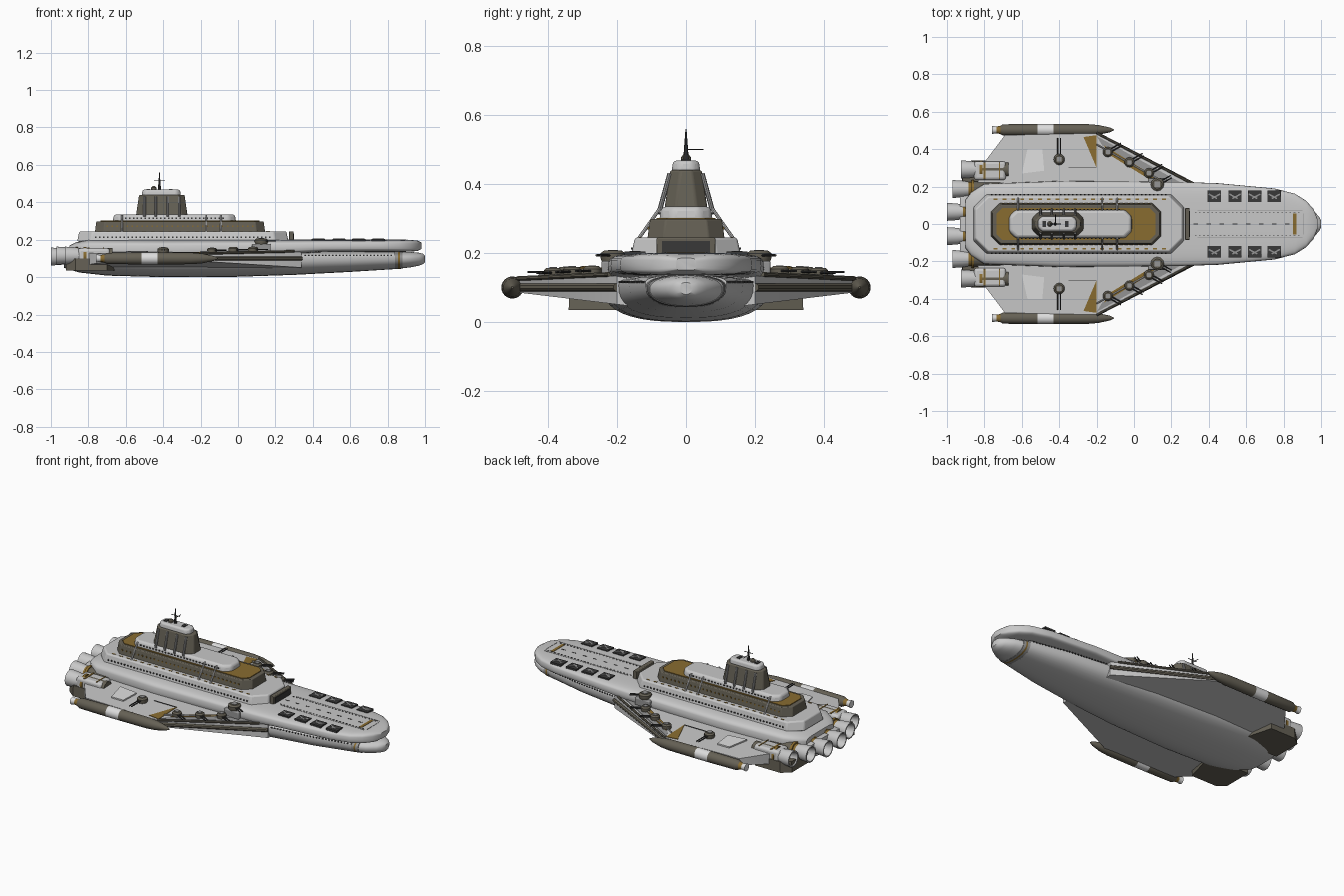
import bpy, bmesh, math
from mathutils import Vector, Matrix

if "Cube" in bpy.data.objects:
    bpy.data.objects.remove(bpy.data.objects["Cube"])

def material(name, *rgb):
    m = bpy.data.materials.new(name)
    m.use_nodes = True
    m.diffuse_color = (*rgb, 1)
    m.node_tree.nodes["Principled BSDF"].inputs["Base Color"].default_value = (*rgb, 1)
    return m

LIGHT = material("light grey", .58, .58, .58)
OLIVE = material("olive brown", .13, .118, .09)
GOLD = material("dark gold", .25, .15, .03)
DARK = material("charcoal", .04, .04, .04)
WHITE = material("pale grey", .72, .72, .72)
MID = material("mid grey", .3, .3, .3)
made = []

def finish(name, bm, *mats, bevel=0, rule=None):
    bmesh.ops.recalc_face_normals(bm, faces=bm.faces)
    if rule:
        for f in bm.faces:
            f.material_index = rule(f)
    me = bpy.data.meshes.new(name)
    bm.to_mesh(me)
    bm.free()
    for m in mats:
        me.materials.append(m)
    ob = bpy.data.objects.new(name, me)
    bpy.context.collection.objects.link(ob)
    if bevel:
        b = ob.modifiers.new("bevel", "BEVEL")
        b.width, b.segments, b.limit_method = bevel, 3, 'ANGLE'
    made.append(ob)
    return ob

def skin(bm, rings):
    """Join equal rings of points into a capped skin."""
    vs = [[bm.verts.new(p) for p in r] for r in rings]
    n = len(vs[0])
    for a, b in zip(vs, vs[1:]):
        for i in range(n):
            bm.faces.new((a[i], a[(i + 1) % n], b[(i + 1) % n], b[i]))
    bm.faces.new(vs[0])
    bm.faces.new(vs[-1])

def loft(name, stations, power, waist, *mats, rule=None):
    """Stations are (x, half width, bottom, top)."""
    bm, rings = bmesh.new(), []
    for x, w, zb, zt in stations:
        mid, ring = zb + waist * (zt - zb), []
        for i in range(40):
            a = math.tau * i / 40
            c, s = math.cos(a), math.sin(a)
            y = w * math.copysign(abs(c) ** (2 / power), c)
            h = (zt - mid) if s > 0 else (mid - zb)
            ring.append((x, y, mid + h * math.copysign(abs(s) ** (2 / power), s)))
        rings.append(ring)
    skin(bm, rings)
    return finish(name, bm, *mats, rule=rule)

def prism(name, outline, z0, z1, *mats, inset=0, bevel=0, rule=None):
    """Flat outline raised from z0 to z1, the top pulled in."""
    bm = bmesh.new()
    cx = sum(p[0] for p in outline) / len(outline)
    top = [(x - math.copysign(inset, x - cx), y - math.copysign(inset, y), z1) for x, y in outline]
    skin(bm, [[(x, y, z0) for x, y in outline], top])
    return finish(name, bm, *mats, bevel=bevel, rule=rule)

def octagon(x0, x1, w, c):
    return [(x0 + c, -w), (x1 - c, -w), (x1, c - w), (x1, w - c),
            (x1 - c, w), (x0 + c, w), (x0, w - c), (x0, c - w)]

def add_box(bm, c, size, yaw=0):
    m = Matrix.Translation(c) @ Matrix.Rotation(yaw, 4, 'Z') @ Matrix.Diagonal((*size, 1))
    bmesh.ops.create_cube(bm, size=1, matrix=m)

def boxes(name, items, mat, bevel=0):
    bm = bmesh.new()
    for it in items:
        add_box(bm, *it)
    return finish(name, bm, mat, bevel=bevel)

def revolve(name, profile, at, axis, *mats, rule=None, n=24):
    """Profile is (distance along axis, radius)."""
    rot = Vector((0, 0, 1)).rotation_difference(Vector(axis)).to_matrix()
    bm = bmesh.new()
    skin(bm, [[Vector(at) + rot @ Vector((r * math.cos(math.tau * i / n), r * math.sin(math.tau * i / n), d))
               for i in range(n)] for d, r in profile])
    return finish(name, bm, *mats, rule=rule)

def rod(name, p, q, r, mat, r2=None):
    d = Vector(q) - Vector(p)
    return revolve(name, [(0, r), (d.length, r2 or r)], p, d, mat, n=8)

# Hulls
upper = [(-.9, .13, .11, .17), (-.87, .17, .1, .185), (-.8, .215, .1, .2), (-.4, .23, .1, .2), (.25, .225, .12, .2),
         (.45, .218, .133, .2), (.75, .19, .135, .2), (.86, .162, .135, .2), (.92, .125, .136, .199),
         (.96, .08, .14, .195), (.98, .03, .15, .185)]
loft("upper_hull", upper, 4.5, .45, LIGHT)
lower = [(-.93, .17, .05, .14), (-.85, .22, .025, .14), (-.7, .235, .008, .14), (-.4, .24, 0, .14), (0, .225, .002, .14),
         (.3, .2, .012, .138), (.6, .165, .028, .137), (.84, .118, .043, .136)]
loft("lower_hull", lower, 2.6, .75, LIGHT)
loft("bow_ring", [(.84, .117, .043, .137), (.855, .113, .044, .137), (.865, .113, .044, .137), (.88, .108, .046, .136)],
     2.3, .6, MID, GOLD, rule=lambda f: int(.855 < f.calc_center_median().x < .865))
loft("bow_cone", [(.87, .108, .046, .136), (.92, .092, .052, .135), (.97, .06, .062, .13), (.99, .038, .07, .125),
                  (1, .018, .08, .115)], 2.2, .55, LIGHT)

# Stacked decks
prism("main_deck", octagon(-.86, .27, .16, .07), .19, .245, LIGHT, inset=.012, bevel=.008)
prism("middle_deck", octagon(-.765, .145, .112, .045), .24, .298, OLIVE, GOLD, inset=.008, bevel=.004)
prism("middle_deck_top", octagon(-.735, .115, .085, .03), .295, .302, GOLD)
prism("upper_deck", octagon(-.67, -.01, .078, .035), .29, .335, LIGHT, inset=.006, bevel=.014)
prism("tower", octagon(-.545, -.27, .062, .03), .33, .44, OLIVE, inset=.016, bevel=.006)
prism("tower_roof", octagon(-.515, -.305, .042, .02), .435, .468, LIGHT, inset=.005, bevel=.01)
boxes("roof_slots", [((x, 0, .469), (.02, .03, .006)) for x in (-.48, -.36)], DARK)
boxes("forward_bulkhead", [((.285, 0, .21), (.025, .17, .07))], OLIVE, bevel=.004)
boxes("bulkhead_panel", [((.298, 0, .212), (.004, .14, .045))], DARK)

# Mast
rod("mast", (-.42, 0, .46), (-.42, 0, .56), .009, DARK, .0015)
rod("mast_arm", (-.42, -.005, .5), (-.42, .05, .5), .0018, DARK)
rod("mast_cross_arm", (-.45, 0, .515), (-.39, 0, .515), .0018, DARK)
revolve("sensor_dome", [(0, .014), (.012, .014), (.02, .007)], (-.45, 0, .466), (0, 0, 1), OLIVE, n=12)

# Deck portholes and trim dashes
def row(x0, x1, n, place):
    return [place(x0 + (x1 - x0) * i / (n - 1)) for i in range(n)]

def hull_width(x, table):
    for a, b in zip(table, table[1:]):
        if a[0] <= x <= b[0]:
            return a[1] + (b[1] - a[1]) * (x - a[0]) / (b[0] - a[0])
    return table[-1][1]

ports, dashes = [], []
for s in (1, -1):
    ports += row(.36, .82, 26, lambda x: ((x, s * (hull_width(x, lower) - .001), .116), (.008, .006, .006)))
    ports += row(-.76, .17, 44, lambda x: ((x, s * .157, .213), (.008, .006, .007)))
    ports += row(-.6, -.08, 26, lambda x: ((x, s * .076, .315), (.008, .006, .006)))
    ports += row(.33, .88, 26, lambda x: ((x, s * .06, .2), (.009, .005, .003)))
    dashes += row(-.74, .16, 20, lambda x: ((x, s * .132, .2455), (.02, .007, .003)))
    dashes += row(-.7, .08, 30, lambda x: ((x, s * .107, .272), (.008, .008, .008)))
ports += row(.33, .82, 8, lambda x: ((x, 0, .2), (.025, .005, .003)))
boxes("portholes", ports, DARK)
boxes("trim_dashes", dashes, GOLD)
boxes("bow_deck_stripe", [((.86, 0, .2), (.018, .11, .003))], GOLD)
boxes("bow_deck_seams", [((.62, s * .07, .2), (.56, .003, .002)) for s in (1, -1)] +
      [((.905, 0, .199), (.004, .11, .003))], MID)

# Engine nozzles
def nozzle(name, x, y, z, r, length):
    prof = [(-.2, r * .85), (-.06, r * .85), (-.06, r * .98), (-.045, r * .98), (-.045, r * .8), (-.03, r * .8),
            (0, r * .92), (length, r), (length, r * .86), (.01, r * .6)]
    def rule(f):
        d = x - f.calc_center_median().x
        inner = f.normal.x > -.2 or abs(d - .01) < .002
        return 1 if d < -.1 else 2 if d < -.035 else 3 if abs(d - .01) < .002 else 0
    revolve(name, prof, (x, y, z), (-1, 0, 0), LIGHT, OLIVE, GOLD, DARK, rule=rule)

for s in (1, -1):
    side = "left" if s > 0 else "right"
    for i, (x, y, z) in enumerate([(-.945, .065, .11), (-.915, .187, .115), (-.87, .292, .115)]):
        nozzle(f"{side}_engine_{i + 1}", x, s * y, z, .048, .055)

    # Engine housing
    boxes(f"{side}_engine_housing", [((-.77, s * .285, .115), (.17, .1, .08))], LIGHT, bevel=.015)
    prism(f"{side}_lower_housing", [(-.92, s * .12), (-.92, s * .3), (-.87, s * .34), (-.7, s * .34), (-.64, s * .12)],
          .035, .1, OLIVE, inset=-.002)
    boxes(f"{side}_housing_bands", [((-.8, s * .285, .1555), (.01, .09, .004)), ((-.72, s * .285, .1555), (.006, .09, .004))], GOLD)

    # Wing: thick at the root, thin at the tip
    outline = [(-.86, .15), (-.8, .33), (-.69, .475), (-.2, .485), (.34, .2), (.34, .15)]
    def wing_top(y):
        return .136 - .035 * (y - .15)
    bm = bmesh.new()
    skin(bm, [[(x, s * y, .045 + .12 * (y - .15)) for x, y in outline], [(x, s * y, wing_top(y)) for x, y in outline]])
    finish(f"{side}_wing", bm, LIGHT)

    def decal(name, pts, mat, h=.003):
        b = bmesh.new()
        skin(b, [[(x, s * y, wing_top(y) + d) for x, y in pts] for d in (-.003, h)])
        finish(f"{side}_{name}", b, mat)
    decal("wing_gold_patch", [(-.27, .465), (-.2, .475), (-.2, .3)], GOLD)
    decal("gallery_floor", [(-.2, .47), (-.17, .42), (.19, .2), (.29, .2)], MID)
    decal("gallery_gold", [(-.16, .42), (-.14, .375), (.13, .21), (.18, .21)], GOLD, .005)
    decal("wing_panel", [(-.6, .27), (-.48, .285), (-.49, .4), (-.57, .4)], WHITE, .008)
    decal("wing_seam", [(-.35, .3), (-.2, .3), (-.2, .303), (-.35, .303)], DARK)
    rod(f"{side}_leading_rail", (-.2, s * .487, .126), (.3, s * .222, .138), .007, OLIVE)
    rod(f"{side}_leading_beam", (-.2, s * .482, .1), (.34, s * .2, .1), .012, OLIVE)
    rod(f"{side}_inner_rail", (-.2, s * .425, .135), (.2, s * .2, .137), .004, LIGHT)

    # Turrets with twin barrels
    for i, (x, y, z, r) in enumerate([(-.14, .385, .125, .027), (-.025, .33, .128, .027), (.08, .272, .13, .027),
                                      (.125, .212, .175, .036), (-.4, .345, .127, .03)]):
        tag = f"{side}_turret_{i + 1}"
        revolve(tag, [(0, r * .9), (.012, r), (.024, r), (.032, r * .7)], (x, s * y, z), (0, 0, 1), OLIVE, n=12)
        boxes(tag + "_cap", [((x, s * y, z + .031), (r * .8, r * .8, .006))], MID)
        d = Vector((0, s, 0)) if i == 4 else Vector((.9, s * .5, 0)).normalized()
        w = Vector((-d.y, d.x, 0)) * .007
        c = Vector((x, s * y, z + .018))
        for k in (1, -1):
            rod(f"{tag}_barrel_{'a' if k > 0 else 'b'}", c + w * k, c + w * k + d * (.115 if i == 4 else .085), .0035, DARK)
    boxes(f"{side}_turret_pedestal", [((.125, s * .215, .155), (.1, .06, .045))], MID, bevel=.006)

    # Wingtip pod
    def pod_rule(f):
        x = f.calc_center_median().x
        return 1 if -.515 < x < -.43 or x < -.735 else 2 if x < -.715 else 0
    revolve(f"{side}_wingtip_pod", [(-.76, .022), (-.735, .018), (-.715, .022), (-.7, .03), (-.515, .032), (-.43, .032),
                                    (-.25, .031), (-.19, .026), (-.13, .013), (-.108, .003)],
            (0, s * .503, .1), (1, 0, 0), OLIVE, WHITE, GOLD, rule=pod_rule)

    # Deck struts and tower ribs
    for i, x in enumerate((-.62, -.17, -.09)):
        rod(f"{side}_strut_{i + 1}", (x, s * .142, .235), (x, s * .075, .33), .005, LIGHT)
    for i, x in enumerate((-.5, -.44, -.375, -.315)):
        rod(f"{side}_tower_rib_{i + 1}", (x, s * .076, .325), (x, s * .047, .43), .007, MID)

    # Forward deck hatches
    cells = [(x, s * .148) for x in (.43, .54, .645, .75)]
    boxes(f"{side}_hatches", [((x, y, .198), (.072, .06, .012)) for x, y in cells], DARK)
    boxes(f"{side}_hatch_slats", [((x + .008 * k, y, .203), (.05, .008, .006), .5 * k) for x, y in cells for k in (1, -1)], MID)

# Smooth shading with sharp edges kept
bpy.ops.object.select_all(action='DESELECT')
for ob in made:
    ob.select_set(True)
bpy.context.view_layer.objects.active = made[0]
bpy.ops.object.shade_smooth_by_angle(angle=math.radians(32))
